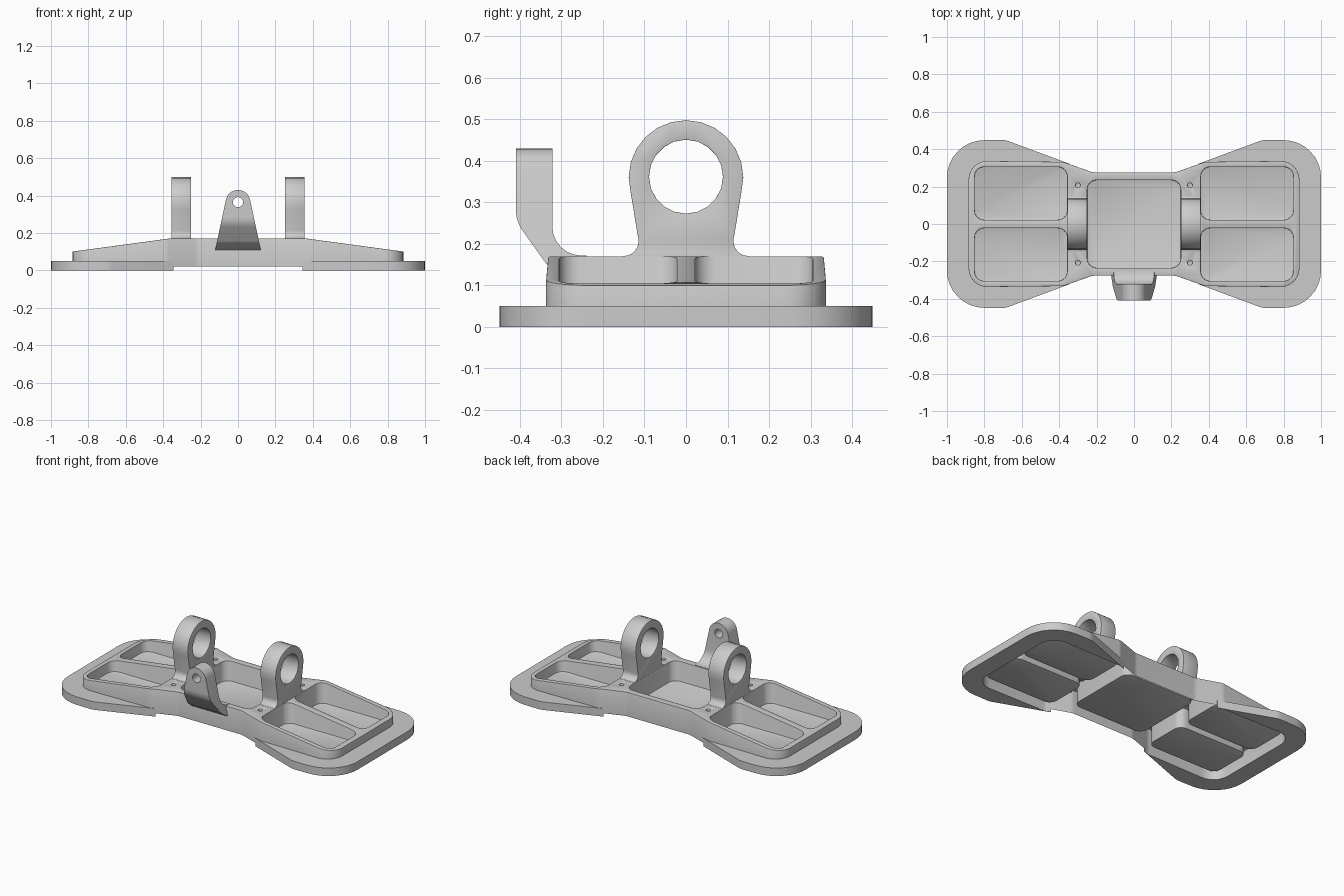
import bpy, bmesh
from math import sin, cos, tan, pi, radians
from mathutils import Vector

if "Cube" in bpy.data.objects:
    bpy.data.objects.remove(bpy.data.objects["Cube"])


def rounded(corners, seg=6):
    """Polygon from (a, b, radius) corners, each replaced by a tangent arc."""
    out, n = [], len(corners)
    for i, (a, b, r) in enumerate(corners):
        p = Vector((a, b))
        if r <= 0:
            out.append((a, b))
            continue
        u = (Vector(corners[i - 1][:2]) - p).normalized()
        v = (Vector(corners[(i + 1) % n][:2]) - p).normalized()
        h = u.angle(v) / 2
        c = p + (u + v).normalized() * (r / sin(h))
        s = (p + u * (r / tan(h)) - c).normalized()
        e = (p + v * (r / tan(h)) - c).normalized()
        out += [tuple(c + s.slerp(e, k / seg).normalized() * r) for k in range(seg + 1)]
    return out


def prism(name, pts, axis, lo, hi):
    """Extrude a 2D polygon along an axis (remaining axes keep x, y, z order)."""
    place = {'X': lambda a, b, t: (t, a, b),
             'Y': lambda a, b, t: (a, t, b),
             'Z': lambda a, b, t: (a, b, t)}[axis]
    bm = bmesh.new()
    bot = [bm.verts.new(place(a, b, lo)) for a, b in pts]
    top = [bm.verts.new(place(a, b, hi)) for a, b in pts]
    bm.faces.new(bot)
    bm.faces.new(top)
    for i in range(len(pts)):
        j = (i + 1) % len(pts)
        bm.faces.new((bot[i], bot[j], top[j], top[i]))
    bmesh.ops.recalc_face_normals(bm, faces=bm.faces[:])
    me = bpy.data.meshes.new(name)
    bm.to_mesh(me)
    bm.free()
    ob = bpy.data.objects.new(name, me)
    bpy.context.collection.objects.link(ob)
    return ob


def activate(ob):
    bpy.ops.object.select_all(action='DESELECT')
    ob.select_set(True)
    bpy.context.view_layer.objects.active = ob


def boolean(ob, cutter, op='DIFFERENCE'):
    m = ob.modifiers.new("cut", 'BOOLEAN')
    m.object, m.operation, m.solver = cutter, op, 'EXACT'
    activate(ob)
    bpy.ops.object.modifier_apply(modifier=m.name)
    bpy.data.objects.remove(cutter)


def finish(ob, bevel=0.0):
    activate(ob)
    if bevel:
        m = ob.modifiers.new("bevel", 'BEVEL')
        m.width, m.segments = bevel, 2
        m.limit_method, m.angle_limit = 'ANGLE', radians(50)
        bpy.ops.object.modifier_apply(modifier=m.name)
    bpy.ops.object.shade_smooth_by_angle(angle=radians(30))


def circle(cx, cy, r, n):
    return [(cx + r * cos(2 * pi * k / n), cy + r * sin(2 * pi * k / n)) for k in range(n)]


def rect(x0, x1, y0, y1, r):
    return rounded([(x0, y0, r), (x1, y0, r), (x1, y1, r), (x0, y1, r)])


# Bow-tie outline of the body
quad = [(0.885, 0.338, 0.1), (0.38, 0.332, 0.06), (0.22, 0.276, 0.08)]
outline = rounded(quad + [(-x, y, r) for x, y, r in quad[::-1]]
                  + [(-x, -y, r) for x, y, r in quad]
                  + [(x, -y, r) for x, y, r in quad[::-1]])

# Body: sloping ends, five pockets, four screw holes, open underneath
body = prism("body", outline, 'Z', 0.02, 0.17)
for s in (1, -1):
    slope = [(0.27, 0.1835), (1.0, 0.085), (1.0, 0.4), (0.27, 0.4)]
    boolean(body, prism("slope_cut", [(s * x, z) for x, z in slope], 'Y', -0.6, 0.6))
boolean(body, prism("pocket_cut", rect(-0.25, 0.25, -0.235, 0.235, 0.05), 'Z', 0.045, 0.4))
for s in (1, -1):
    for t in (1, -1):
        pts = [(s * x, t * y) for x, y in rect(0.357, 0.852, 0.022, 0.305, 0.05)]
        boolean(body, prism("pocket_cut", pts, 'Z', 0.04, 0.4))
        boolean(body, prism("screw_cut", circle(s * 0.3, t * 0.207, 0.013, 12), 'Z', 0.1, 0.4))
bm = bmesh.new()
bm.from_mesh(body.data)
under = [f for f in bm.faces if f.normal.z < -0.9 and f.calc_center_median().z < 0.025]
bmesh.ops.delete(bm, geom=under, context='FACES')
bm.to_mesh(body.data)
bm.free()
finish(body, 0.006)

# Flanges around both ends
for s, side in ((1, "right"), (-1, "left")):
    c = [(0.345, 0.322, 0), (0.69, 0.45, 0.12), (1.0, 0.445, 0.2)]
    pts = rounded(c + [(x, -y, r) for x, y, r in c[::-1]], 8)
    flange = prism(side + "_flange", [(s * x, y) for x, y in pts], 'Z', 0, 0.05)
    boolean(flange, prism("body_cut", outline, 'Z', -0.1, 0.2))
    finish(flange)

# Ring lugs standing on the body
for s, side in ((1, "right"), (-1, "left")):
    foot = [(-0.15, 0.16, 0), (-0.15, 0.171, 0), (-0.108, 0.171, 0.035)]
    left = rounded(foot + [(-0.134, 0.325, 0)])[:-1]
    arc = [(0.138 * cos(a), 0.36 + 0.138 * sin(a))
           for a in (radians(195 - 210 * k / 14) for k in range(15))]
    pts = left + arc + [(-y, z) for y, z in left[::-1]]
    lo, hi = sorted((s * 0.251, s * 0.356))
    lug = prism(side + "_ring_lug", pts, 'X', lo, hi)
    boolean(lug, prism("bore_cut", circle(0, 0.362, 0.089, 20), 'X', -1, 1))
    finish(lug, 0.009)

# Curved front hook: side profile trimmed by the tapered front shape
side = rounded([(-0.41, 0.43, 0), (-0.41, 0.255, 0.09), (-0.335, 0.15, 0.05), (-0.27, 0.105, 0),
                (-0.25, 0.105, 0), (-0.24, 0.172, 0), (-0.322, 0.172, 0.07), (-0.322, 0.43, 0)])
hook = prism("front_hook", side, 'X', -0.2, 0.2)
cap = [(0.066 * cos(a), 0.364 + 0.066 * sin(a)) for a in (radians(12 + 156 * k / 12) for k in range(13))]
boolean(hook, prism("hook_shape", [(-0.126, 0.09), (0.126, 0.09)] + cap, 'Y', -0.6, 0), 'INTERSECT')
boolean(hook, prism("hook_hole", circle(0, 0.365, 0.027, 20), 'Y', -0.6, 0))
finish(hook)
